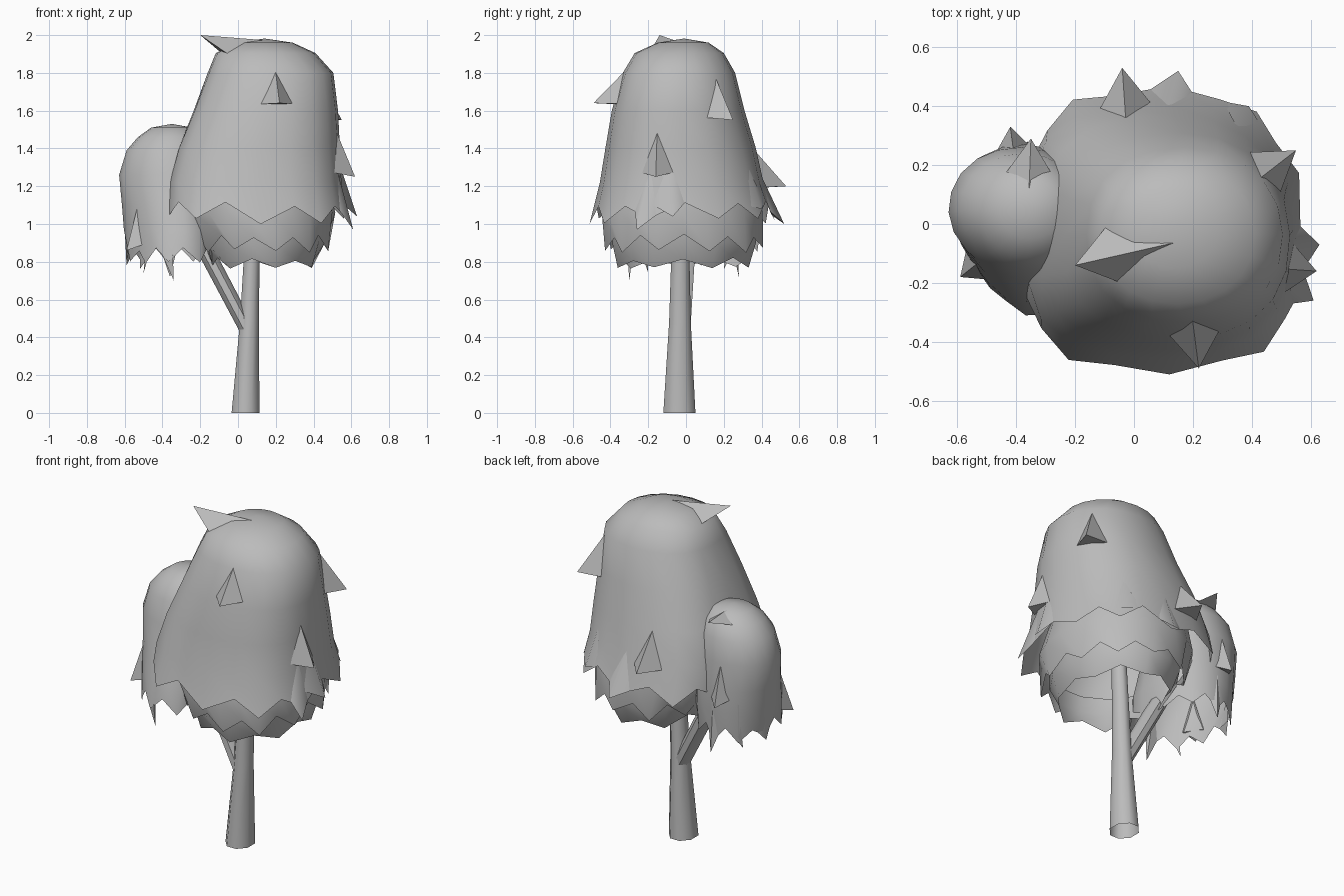
import bpy, bmesh, math, random
from mathutils import Vector
from mathutils.bvhtree import BVHTree

random.seed(4)
if "Cube" in bpy.data.objects:
    bpy.data.objects.remove(bpy.data.objects["Cube"], do_unlink=True)

grey = bpy.data.materials.new("plain grey")
grey.use_nodes = True
grey.diffuse_color = (0.5, 0.5, 0.5, 1)
grey.node_tree.nodes["Principled BSDF"].inputs["Base Color"].default_value = (0.5, 0.5, 0.5, 1)


def finish(name, bm, angle=45):
    bmesh.ops.recalc_face_normals(bm, faces=bm.faces)
    mesh = bpy.data.meshes.new(name)
    bm.to_mesh(mesh)
    bm.free()
    mesh.materials.append(grey)
    obj = bpy.data.objects.new(name, mesh)
    bpy.context.collection.objects.link(obj)
    bpy.ops.object.select_all(action='DESELECT')
    obj.select_set(True)
    bpy.context.view_layer.objects.active = obj
    bpy.ops.object.shade_smooth_by_angle(angle=math.radians(angle))


def leaf_shell(name, rings, sides, tooth, pole=None, square=1.0, lobes=()):
    """Rings run top to bottom as (z, x_min, x_max, y_min, y_max); the last is jagged.
    Towards the rim the outline turns squarer and swells at the lobes (angle, amount).
    Returns a search tree of the surface."""
    bm = bmesh.new()
    loops = []
    for k, (z, x0, x1, y0, y1) in enumerate(rings):
        loop = []
        low = k / (len(rings) - 1)
        power = 1 + (square - 1) * low
        for i in range(sides):
            a = 2 * math.pi * i / sides
            c, s = math.cos(a), math.sin(a)
            grow, drop = 1, 0
            for angle, amount in lobes:
                grow += amount * low * max(0, math.cos(a - angle)) ** 8
            if k == len(rings) - 1:
                tip = i % 2
                drop = tooth * (1 if tip else -1) + random.uniform(-.4, .4) * tooth
                grow *= 1.03 if tip else 0.98
            loop.append(bm.verts.new((
                (x0 + x1) / 2 + (x1 - x0) / 2 * grow * math.copysign(abs(c) ** power, c),
                (y0 + y1) / 2 + (y1 - y0) / 2 * grow * math.copysign(abs(s) ** power, s),
                z - drop)))
        loops.append(loop)
    for up, low in zip(loops, loops[1:]):
        for i in range(sides):
            j = (i + 1) % sides
            bm.faces.new((up[i], low[i], low[j], up[j]))
    if pole:
        top = bm.verts.new(pole)
        for i in range(sides):
            bm.faces.new((top, loops[0][i], loops[0][(i + 1) % sides]))
    tree = BVHTree.FromBMesh(bm)
    finish(name, bm)
    return tree


def tuft(name, tree, tip, back, width, rise):
    """Leaf flap that grows out of a shell and ends in a tip; back points to its root."""
    tip, back = Vector(tip), Vector(back).normalized()
    base = tree.find_nearest(tip)[0]
    inward = (base - tip).normalized()
    side = inward.cross(back).normalized() * width
    roots = [tree.find_nearest(base + offset)[0] + inward * .004
             for offset in (side + back * .03, back * .03 - side, back * rise)]
    bm = bmesh.new()
    t, a, b, u = [bm.verts.new(p) for p in [tip] + roots]
    for f in ((t, a, u), (t, u, b), (t, b, a)):
        bm.faces.new(f)
    finish(name, bm, 60)


def limb(name, stations, sides=8):
    """Open tapered limb through (x, y, z, radius) stations, with level end rings."""
    bm = bmesh.new()
    loops = [[bm.verts.new((x + r * math.cos(2 * math.pi * (i + .5) / sides),
                            y + r * 1.15 * math.sin(2 * math.pi * (i + .5) / sides), z))
              for i in range(sides)] for x, y, z, r in stations]
    for lo, hi in zip(loops, loops[1:]):
        for i in range(sides):
            j = (i + 1) % sides
            bm.faces.new((lo[i], lo[j], hi[j], hi[i]))
    finish(name, bm, 50)


# Trunk and side branch
limb("trunk", [(.04, -.035, 0, .08), (.06, -.032, .48, .054),
               (.072, -.03, .8, .046), (.09, -.03, 1.2, .04)])
limb("side_branch", [(.05, -.03, .44, .05), (-.14, -.01, .8, .052), (-.25, .0, 1.0, .045)])

# Main crown: dome with two skirts tucked beneath it
dome = leaf_shell("crown_dome", [
    (1.96, -.01, .29, -.15, .12), (1.905, -.115, .41, -.27, .2),
    (1.8, -.155, .505, -.33, .26), (1.6, -.225, .53, -.385, .31),
    (1.4, -.3, .54, -.415, .37), (1.22, -.34, .55, -.44, .41),
    (1.06, -.335, .575, -.475, .455)], 20, .045, (.14, -.01, 1.982), .8,
    ((-2.55, .15), (-1.8, .05), (-.8, .05), (.7, -.04), (2.5, .1)))
leaf_shell("crown_middle_skirt", [
    (1.22, -.27, .48, -.4, .38), (1.06, -.29, .515, -.45, .41),
    (.9, -.2, .48, -.42, .4)], 22, .04, square=.9)
leaf_shell("crown_lower_skirt", [
    (1.0, -.22, .47, -.4, .38), (.9, -.2, .46, -.4, .38),
    (.79, -.14, .41, -.36, .33)], 14, .025)

# Tufts on the main crown
up = (0, 0, 1)
tuft("crown_top_tuft", dome, (-.2, -.14, 2), (1, .2, .25), .1, .33)
for tip in ((.22, -.49, 1.64), (.55, .25, 1.55), (.62, -.16, 1.25), (-.04, .53, 1.2),
            (.61, -.26, .97), (.39, .4, 1.08), (.15, .52, 1.0), (.63, -.07, 1.04)):
    tuft("crown_tuft", dome, tip, up, .09, .25)

# Side crown on the branch
side_crown = leaf_shell("side_crown", [
    (1.51, -.46, -.24, -.05, .15), (1.46, -.53, -.19, -.11, .2),
    (1.39, -.59, -.16, -.15, .24), (1.26, -.63, -.14, -.18, .26),
    (1.1, -.615, -.13, -.22, .27), (.97, -.605, -.13, -.26, .27),
    (.83, -.585, -.15, -.28, .26)], 20, .035, (-.35, .05, 1.53), 1,
    ((-2.4, -.1), (-1.5, .06), (-.85, .25), (2.4, .05)))

# Tufts on the side crown
for tip in ((-.42, .33, 1.02), (-.59, -.18, .86), (-.59, .08, .78), (-.34, -.3, .7),
            (-.5, -.2, .74), (-.36, .28, .72), (-.52, .2, .76)):
    tuft("side_crown_tuft", side_crown, tip, up, .06, .24)
tuft("side_crown_top_tuft", side_crown, (-.35, .29, 1.5), (0, -.7, .4), .08, .2)
